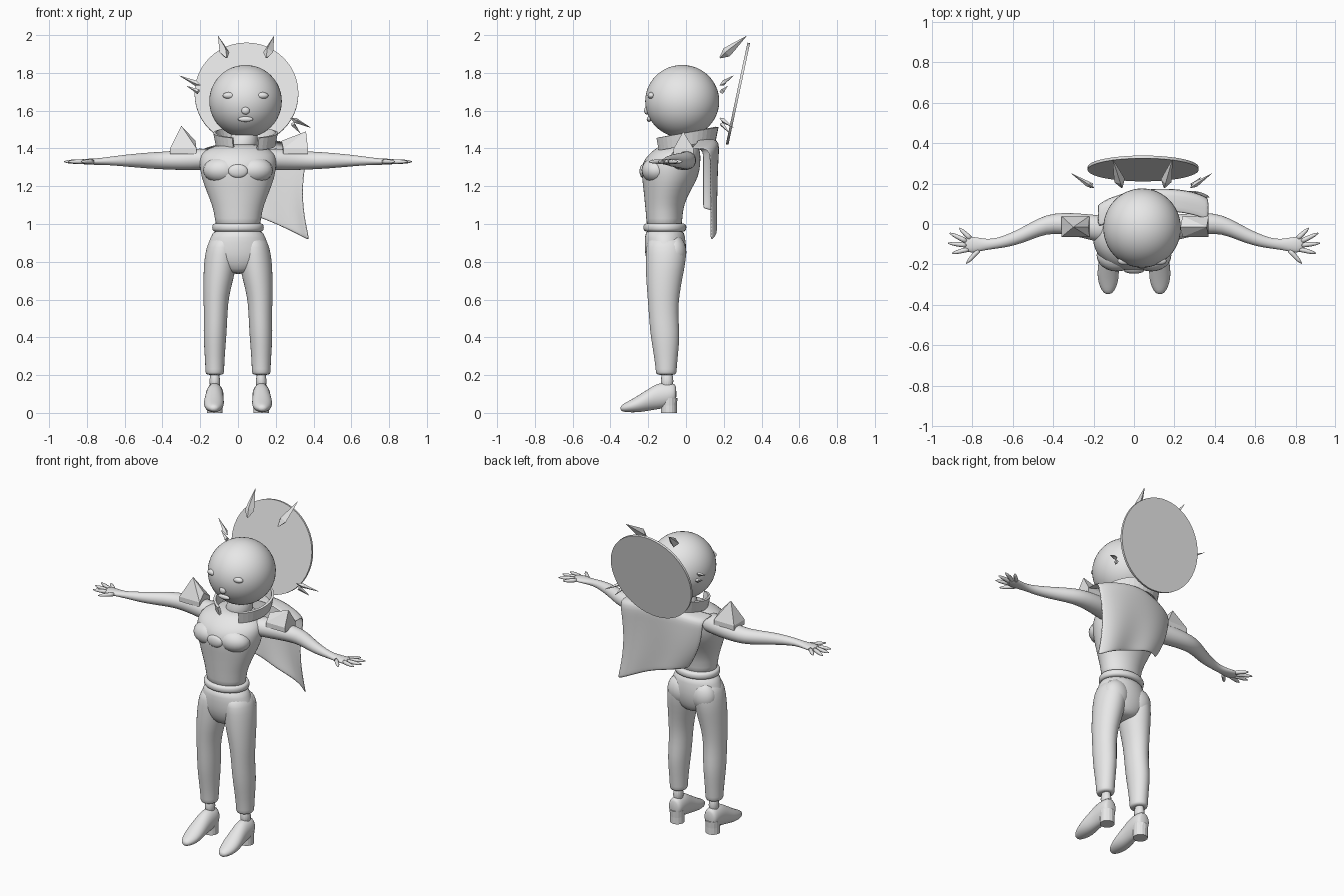
import bpy, bmesh, math
from mathutils import Vector

cube = bpy.data.objects.get("Cube")
if cube:
    bpy.data.objects.remove(cube, do_unlink=True)

grey = bpy.data.materials.new("light_grey")
grey.use_nodes = True
grey.diffuse_color = (0.8, 0.8, 0.8, 1)
grey.node_tree.nodes["Principled BSDF"].inputs["Base Color"].default_value = (0.8, 0.8, 0.8, 1)


def finish(name, bm, smooth=True, subdiv=0, thick=0):
    bmesh.ops.recalc_face_normals(bm, faces=bm.faces)
    mesh = bpy.data.meshes.new(name)
    bm.to_mesh(mesh)
    bm.free()
    mesh.materials.append(grey)
    for p in mesh.polygons:
        p.use_smooth = smooth
    ob = bpy.data.objects.new(name, mesh)
    bpy.context.collection.objects.link(ob)
    if thick:
        mod = ob.modifiers.new("thickness", "SOLIDIFY")
        mod.thickness, mod.offset = thick, 0
    if subdiv:
        mod = ob.modifiers.new("smooth", "SUBSURF")
        mod.levels = mod.render_levels = subdiv
    return ob


def skin_rings(bm, rings):
    """Join rings of points into a closed tube."""
    rows = [[bm.verts.new(p) for p in ring] for ring in rings]
    n = len(rows[0])
    for a, b in zip(rows, rows[1:]):
        for i in range(n):
            bm.faces.new((a[i], a[(i + 1) % n], b[(i + 1) % n], b[i]))
    bm.faces.new(rows[0])
    bm.faces.new(rows[-1])


def loft(name, axis, sections, side=1, n=20):
    """Sections are (position on axis, centre u, centre v, radius u, radius v)."""
    bm = bmesh.new()
    rings = []
    for t, cu, cv, ru, rv in sections:
        ring = []
        for i in range(n):
            a = math.tau * i / n
            u, v = cu + ru * math.cos(a), cv + rv * math.sin(a)
            x, y, z = {"x": (t, u, v), "y": (u, t, v), "z": (u, v, t)}[axis]
            ring.append((x * side, y, z))
        rings.append(ring)
    skin_rings(bm, rings)
    return finish(name, bm, subdiv=1)


def taper(name, start, end, radii, n=8, smooth=True):
    """Straight tapered piece; radii are evenly spaced along it."""
    start, end = Vector(start), Vector(end)
    q = (end - start).to_track_quat("Z", "Y")
    rings = []
    for k, r in enumerate(radii):
        c = start.lerp(end, k / (len(radii) - 1))
        rings.append([c + q @ Vector((r * math.cos(math.tau * i / n),
                                      r * math.sin(math.tau * i / n), 0)) for i in range(n)])
    bm = bmesh.new()
    skin_rings(bm, rings)
    return finish(name, bm, smooth)


def ball(name, loc, size, segs=24):
    bm = bmesh.new()
    bmesh.ops.create_uvsphere(bm, u_segments=segs, v_segments=segs // 2, radius=1)
    for v in bm.verts:
        v.co = Vector(loc) + Vector([c * s for c, s in zip(v.co, size)])
    return finish(name, bm)


# Head and face
HX, HY, HZ = 0.04, -0.02, 1.65
ball("head", (HX, HY, HZ), (0.192, 0.196, 0.192), 48)
for s, side in ((1, "left"), (-1, "right")):
    ball(side + "_eye", (HX + s * 0.087, -0.183, 1.68), (0.034, 0.02, 0.018))
ball("nose", (HX, -0.208, 1.6), (0.022, 0.014, 0.02))
ball("mouth", (HX, -0.196, 1.555), (0.04, 0.012, 0.014))
loft("neck", "z", [(1.37, 0.01, -0.03, 0.09, 0.08), (1.43, 0.03, -0.02, 0.075, 0.075),
                   (1.52, HX, HY, 0.07, 0.07)])

# Halo disc, leaning back behind the head
bpy.ops.mesh.primitive_cylinder_add(vertices=48, radius=0.275, depth=0.014,
                                    location=(0.045, 0.275, 1.69),
                                    rotation=(math.radians(90 - 12), 0, 0))
halo = bpy.context.object
halo.name = "halo_disc"
halo.data.materials.append(grey)
bpy.ops.object.shade_smooth_by_angle()

# Spikes around the halo
blade = [0.004, 0.027, 0.019, 0.01, 0.001]
thin = [0.003, 0.014, 0.009, 0.005, 0.001]
taper("top_right_spike", (-0.06, 0.18, 1.88), (-0.105, 0.32, 1.995), blade, 4, False)
taper("top_left_spike", (0.15, 0.18, 1.88), (0.19, 0.32, 1.995), blade, 4, False)
taper("right_spike", (-0.2, 0.18, 1.735), (-0.31, 0.25, 1.785), thin, 4, False)
taper("left_spike", (0.28, 0.18, 1.56), (0.385, 0.25, 1.51), thin, 4, False)
taper("right_small_spike", (-0.21, 0.19, 1.7), (-0.27, 0.22, 1.73), thin[1:], 4, False)
taper("left_small_spike", (0.29, 0.19, 1.53), (0.33, 0.23, 1.48), thin[1:], 4, False)

# Torso
loft("torso", "z", [
    (0.96, 0, -0.115, 0.12, 0.095), (1.03, 0, -0.115, 0.121, 0.095),
    (1.10, 0, -0.115, 0.137, 0.103), (1.18, 0, -0.10, 0.17, 0.125),
    (1.25, 0, -0.083, 0.196, 0.152), (1.32, 0, -0.08, 0.206, 0.157),
    (1.37, 0, -0.06, 0.2, 0.138), (1.40, 0, -0.045, 0.16, 0.115),
    (1.425, 0.01, -0.035, 0.1, 0.085)], n=28)
for s, side in ((1, "left"), (-1, "right")):
    ball(side + "_chest", (s * 0.085, -0.155, 1.285), (0.1, 0.08, 0.07))
ball("chest_emblem", (0, -0.228, 1.28), (0.052, 0.018, 0.036))
loft("belt", "z", [(0.957, 0, -0.112, 0.12, 0.095), (0.963, 0, -0.112, 0.136, 0.113),
                   (0.985, 0, -0.112, 0.139, 0.116), (1.0, 0, -0.112, 0.134, 0.111),
                   (1.006, 0, -0.112, 0.12, 0.095)], n=28)

# Trousers
loft("hips", "z", [
    (0.735, 0, -0.105, 0.05, 0.06), (0.76, 0, -0.105, 0.12, 0.085),
    (0.81, 0, -0.108, 0.17, 0.105), (0.87, 0, -0.108, 0.168, 0.112),
    (0.93, 0, -0.112, 0.146, 0.107), (0.98, 0, -0.112, 0.125, 0.1)], n=28)
for s, side in ((1, "left"), (-1, "right")):
    loft(side + "_trouser_leg", "z", [
        (0.2, 0.123, -0.105, 0.042, 0.048), (0.21, 0.123, -0.105, 0.051, 0.056),
        (0.25, 0.123, -0.105, 0.05, 0.057), (0.36, 0.123, -0.108, 0.058, 0.072),
        (0.43, 0.121, -0.112, 0.062, 0.079), (0.53, 0.118, -0.12, 0.063, 0.078),
        (0.62, 0.116, -0.12, 0.068, 0.085), (0.72, 0.102, -0.115, 0.082, 0.098),
        (0.80, 0.093, -0.107, 0.088, 0.107), (0.88, 0.085, -0.105, 0.084, 0.108),
        (0.94, 0.07, -0.108, 0.07, 0.09)], s)
    ball(side + "_seat", (s * 0.08, -0.062, 0.85), (0.08, 0.064, 0.09))

    # Ankle, shoe and heel
    loft(side + "_ankle", "z", [(0.1, 0.123, -0.1, 0.033, 0.037),
                                (0.24, 0.123, -0.1, 0.028, 0.035)], s, 16)
    loft(side + "_shoe", "y", [
        (-0.05, 0.123, 0.1, 0.03, 0.045), (-0.065, 0.123, 0.098, 0.044, 0.058),
        (-0.1, 0.123, 0.094, 0.048, 0.066), (-0.15, 0.124, 0.088, 0.048, 0.07),
        (-0.19, 0.126, 0.073, 0.05, 0.06), (-0.24, 0.128, 0.052, 0.055, 0.049),
        (-0.29, 0.128, 0.036, 0.05, 0.034), (-0.33, 0.128, 0.027, 0.032, 0.022),
        (-0.348, 0.128, 0.024, 0.014, 0.012)], s)
    taper(side + "_shoe_heel", (s * 0.123, -0.09, 0), (s * 0.123, -0.09, 0.08),
          [0.042, 0.042, 0.045], 16).data.polygons.foreach_set("use_smooth", [False] * 34)

    # Arm and hand
    loft(side + "_arm", "x", [
        (0.1, -0.03, 1.345, 0.07, 0.05), (0.2, -0.02, 1.343, 0.066, 0.06),
        (0.3, 0, 1.338, 0.056, 0.053), (0.4, 0.005, 1.336, 0.05, 0.047),
        (0.47, -0.015, 1.336, 0.046, 0.043), (0.55, -0.055, 1.336, 0.04, 0.036),
        (0.63, -0.085, 1.335, 0.031, 0.028), (0.7, -0.1, 1.333, 0.024, 0.02),
        (0.75, -0.102, 1.33, 0.03, 0.017), (0.8, -0.103, 1.33, 0.042, 0.016),
        (0.845, -0.1, 1.33, 0.036, 0.011)], s)
    fingers = {"thumb": (0.77, -0.13, 0.83, -0.195), "index": (0.82, -0.125, 0.9, -0.145),
               "middle": (0.83, -0.105, 0.92, -0.095), "ring": (0.83, -0.085, 0.912, -0.045),
               "little": (0.81, -0.072, 0.865, -0.02)}
    for finger, (x0, y0, x1, y1) in fingers.items():
        taper(side + "_" + finger + "_finger", (s * x0, y0, 1.33), (s * x1, y1, 1.33),
              [0.012, 0.012, 0.011, 0.009, 0.003])

# Open collar, raised at the back
bm = bmesh.new()
rows = []
for i in range(33):
    a = math.radians(-90 + 24 + i * 312 / 32)
    row = []
    for k in (-1, 1):
        r = 0.158 + k * 0.007
        y = r * math.sin(a)
        row.append(bm.verts.new((0.04 + r * math.cos(a), y, 1.45 + 0.18 * y + k * 0.034)))
    rows.append(row)
for a, b in zip(rows, rows[1:]):
    bm.faces.new((a[0], b[0], b[1], a[1]))
finish("collar", bm, smooth=False, thick=0.014)

# Cape, draped over the shoulders and swept to the left
bm = bmesh.new()
N = 14
grid = []
for j in range(N + 1):
    v = j / N
    row = []
    for i in range(N + 1):
        u = i / N
        hang = max(0, (v - 0.15) / 0.85)
        left_edge = -0.18 + 0.1 * hang ** 2
        right_edge = 0.37 - 0.03 * math.sin(math.pi * hang) + 0.01 * hang
        x = left_edge + (right_edge - left_edge) * u
        arch = math.sin(math.pi * u)
        top = 1.385 + 0.05 * arch
        bottom = 1.08 - 0.17 * u ** 1.5
        z = top + (bottom - top) * hang
        y = 0.09 + 0.065 * arch ** 0.7 + 0.035 * u + 0.012 * math.sin(9 * u) * hang
        y -= 0.02 * hang * arch
        if v < 0.15:
            y -= (0.15 - v) * 0.75
            z += 0.012
        row.append(bm.verts.new((x, y, z)))
    grid.append(row)
for r0, r1 in zip(grid, grid[1:]):
    for i in range(N):
        bm.faces.new((r0[i], r0[i + 1], r1[i + 1], r1[i]))
finish("cape", bm, subdiv=1, thick=0.008)


# Pointed shoulder guards
def shoulder_guard(name, x0, x1, ridge_a, ridge_b):
    bm = bmesh.new()
    bases = [(x, y, z) for z in (1.37, 1.4) for x, y in
             ((x0, -0.065), (x1, -0.065), (x1, 0.04), (x0, 0.04))]
    for p in bases + [(ridge_a[0], -0.015, ridge_a[1]), (ridge_b[0], -0.015, ridge_b[1])]:
        bm.verts.new(p)
    bmesh.ops.convex_hull(bm, input=bm.verts)
    finish(name, bm, smooth=False)


shoulder_guard("right_shoulder_guard", -0.36, -0.22, (-0.3, 1.52), (-0.225, 1.44))
shoulder_guard("left_shoulder_guard", 0.24, 0.37, (0.36, 1.49), (0.23, 1.44))
